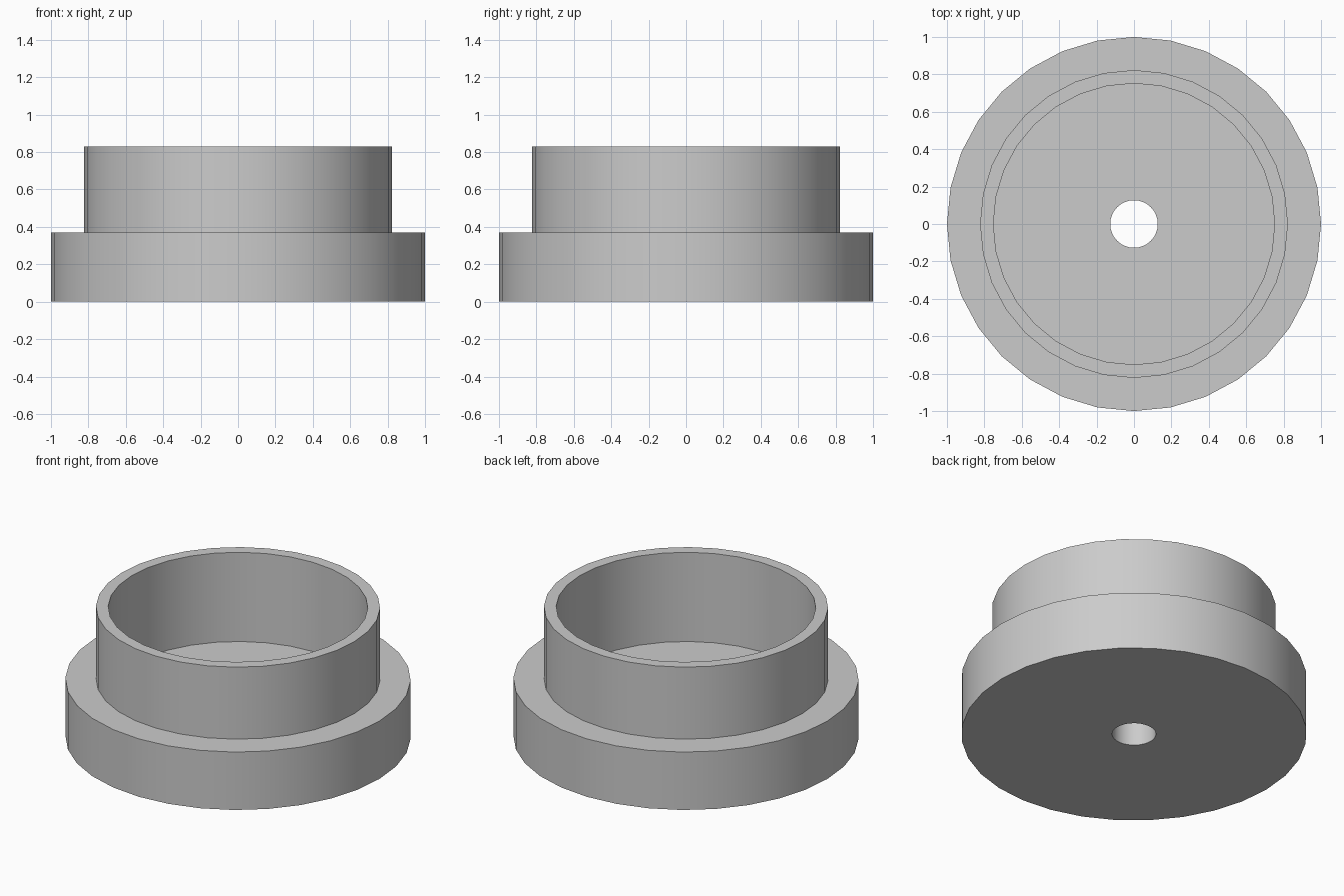
import bpy, bmesh, math

cube = bpy.data.objects.get("Cube")
if cube:
    bpy.data.objects.remove(cube, do_unlink=True)

SIDES = 32
BORE, INNER, OUTER, FLANGE = 0.127, 0.752, 0.823, 1.0
FLOOR_Z, FLANGE_Z, RIM_Z = 0.26, 0.37, 0.83

# Plain grey material
grey = bpy.data.materials.new("plain_grey")
grey.use_nodes = True
colour = (0.6, 0.6, 0.6, 1)
grey.diffuse_color = colour
grey.node_tree.nodes["Principled BSDF"].inputs["Base Color"].default_value = colour


def lathe(name, profile):
    """Turn a closed (radius, height) profile around z."""
    bm = bmesh.new()
    verts = [bm.verts.new((r, 0, z)) for r, z in profile]
    edges = [bm.edges.new((v, verts[(i + 1) % len(verts)])) for i, v in enumerate(verts)]
    bmesh.ops.spin(bm, geom=verts + edges, cent=(0, 0, 0), axis=(0, 0, 1),
                   angle=math.tau, steps=SIDES, use_merge=True)
    bmesh.ops.remove_doubles(bm, verts=bm.verts[:], dist=0.0001)
    bmesh.ops.recalc_face_normals(bm, faces=bm.faces[:])
    mesh = bpy.data.meshes.new(name)
    bm.to_mesh(mesh)
    bm.free()
    mesh.materials.append(grey)
    obj = bpy.data.objects.new(name, mesh)
    bpy.context.collection.objects.link(obj)
    return obj


# Flanged cup: wide base, thin collar, recessed floor and central through-hole
cup = lathe("flanged_cup", [
    (BORE, 0), (FLANGE, 0), (FLANGE, FLANGE_Z), (OUTER, FLANGE_Z),
    (OUTER, RIM_Z), (INNER, RIM_Z), (INNER, FLOOR_Z), (BORE, FLOOR_Z),
])

# Smooth round walls, crisp rims
bpy.ops.object.select_all(action='DESELECT')
cup.select_set(True)
bpy.context.view_layer.objects.active = cup
bpy.ops.object.shade_smooth_by_angle(angle=math.radians(30))
